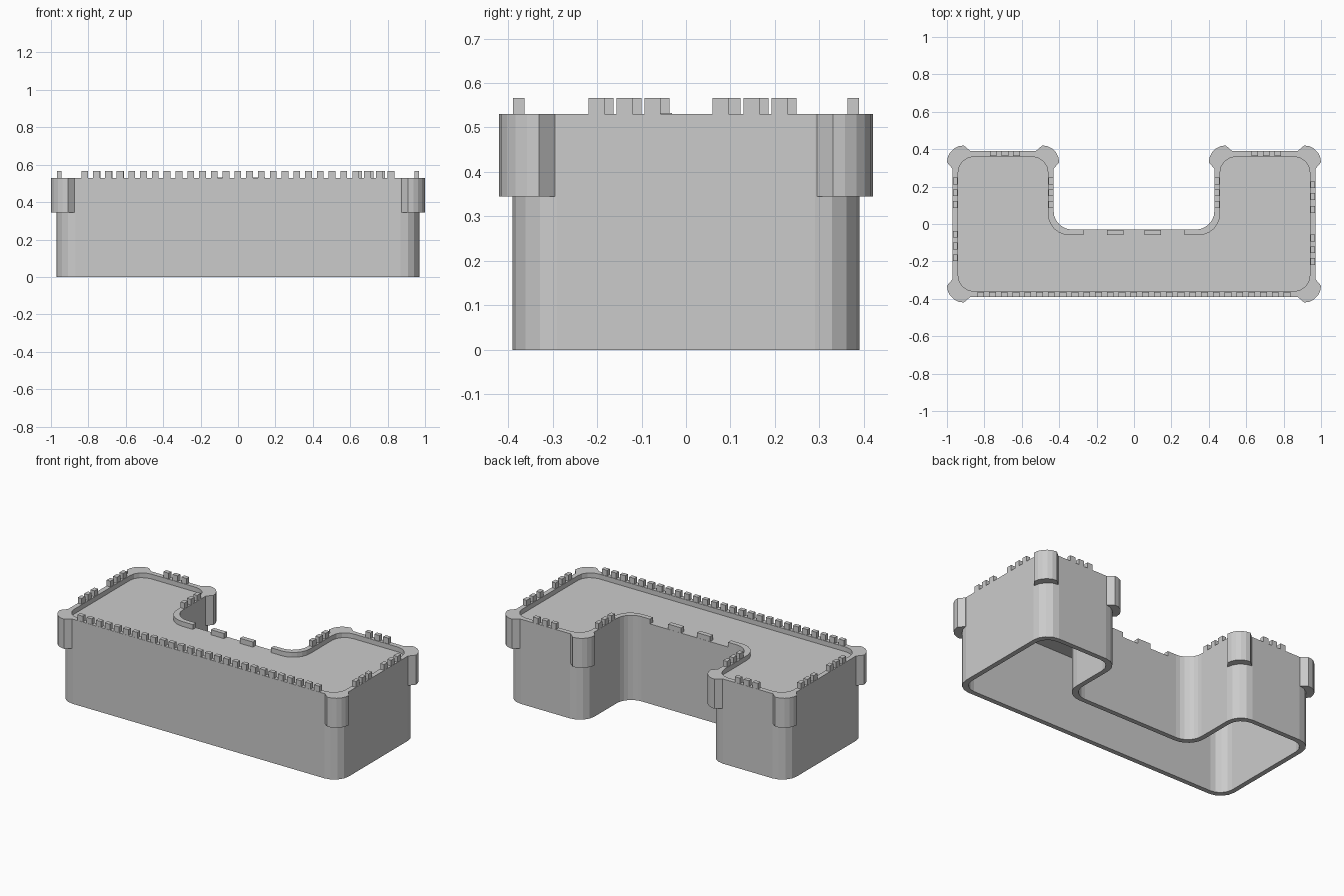
import bpy, bmesh, math

if "Cube" in bpy.data.objects:
    bpy.data.objects.remove(bpy.data.objects["Cube"])

X, Y = 0.97, 0.39        # half size of the walls
NX, NY = 0.43, -0.03     # notch half width and notch floor
T = 0.03                 # wall thickness
TOP, FLOOR, CEIL = 0.53, 0.50, 0.478


def prism(name, pts, z0, z1):
    bm = bmesh.new()
    face = bm.faces.new([bm.verts.new((x, y, z0)) for x, y in pts])
    ext = bmesh.ops.extrude_face_region(bm, geom=[face])
    verts = [g for g in ext["geom"] if isinstance(g, bmesh.types.BMVert)]
    bmesh.ops.translate(bm, verts=verts, vec=(0, 0, z1 - z0))
    bmesh.ops.recalc_face_normals(bm, faces=bm.faces)
    me = bpy.data.meshes.new(name)
    bm.to_mesh(me)
    bm.free()
    ob = bpy.data.objects.new(name, me)
    bpy.context.collection.objects.link(ob)
    return ob


def box(name, x0, x1, y0, y1, z0, z1):
    return prism(name, [(x0, y0), (x1, y0), (x1, y1), (x0, y1)], z0, z1)


def arc(cx, cy, r, a0, a1, n):
    return [(cx + r * math.cos(math.radians(a0 + (a1 - a0) * i / n)),
             cy + r * math.sin(math.radians(a0 + (a1 - a0) * i / n))) for i in range(n + 1)]


def outline(inset):
    # rounded U, right half mirrored to the left
    x, y, nx, ny = X - inset, Y - inset, NX + inset, NY - inset
    r, c = 0.1 - inset * 0.5, 0.1 + inset * 0.5
    right = arc(x - r, -y + r, r, -90, 0, 4)
    right += arc(x - r, y - r, r, 0, 90, 4)
    right += arc(nx + r, y - r, r, 90, 180, 4)
    right += arc(nx - c, ny + c, c, 0, -90, 6)
    return right + [(-px, py) for px, py in reversed(right)]


def boolean(target, cutter, op):
    cutter.hide_render = True
    mod = target.modifiers.new(cutter.name, 'BOOLEAN')
    mod.object, mod.operation, mod.solver = cutter, op, 'EXACT'
    bpy.context.view_layer.objects.active = target
    bpy.ops.object.modifier_apply(modifier=mod.name)
    bpy.data.objects.remove(cutter)


# U-shaped walls
walls = prism("walls", outline(0), 0, TOP)

# Corner turrets: rounded collar hugging each outer corner
collar = ([(-0.1, -0.1), (0, -0.095)] + arc(-0.06, -0.06, 0.09, 0, 90, 5)
          + [(-0.095, 0)])
corners = [(sx * X, sy * Y, sx, sy) for sx in (-1, 1) for sy in (-1, 1)]
corners += [(sx * NX, Y, -sx, 1) for sx in (-1, 1)]
for cx, cy, sx, sy in corners:
    turret = prism("turret", [(cx + sx * u, cy + sy * v) for u, v in collar], 0.345, TOP)
    boolean(walls, turret, 'UNION')

# Sunken roof, hollow underside, lowered parapet in the notch
boolean(walls, prism("roof_recess", outline(T), FLOOR, 0.7), 'DIFFERENCE')
boolean(walls, prism("cavity", outline(T), -0.1, CEIL), 'DIFFERENCE')
boolean(walls, box("parapet_gap", -0.27, 0.27, NY - 0.05, NY + 0.05, FLOOR, 0.7), 'DIFFERENCE')

# Battlements
M, D, Z0, Z1 = 0.018, 0.026, 0.52, 0.566


def row_x(name, xs, y0):
    for x in xs:
        box(name, x - M, x + M, y0, y0 + D, Z0, Z1)


def row_y(name, ys, x0):
    for y in ys:
        box(name, x0, x0 + D, y - M, y + M, Z0, Z1)


row_x("front_merlon", [-0.82 + i * 0.063 for i in range(27)], -Y + 0.001)
row_x("back_left_merlon", (-0.752, -0.69, -0.628), Y - D - 0.001)
row_x("back_right_merlon", (0.645, 0.707, 0.769), Y - D - 0.001)
row_y("left_merlon", (0.23, 0.167, 0.104, -0.055, -0.118, -0.181), -X + 0.001)
row_y("right_merlon", (0.21, 0.147, 0.078, -0.075, -0.138, -0.201), X - D - 0.001)
row_y("left_arm_merlon", (0.23, 0.167, 0.104), -NX - D - 0.001)
row_y("right_arm_merlon", (0.23, 0.167, 0.104), NX + 0.001)
for s in (-1, 1):
    box("notch_merlon", s * 0.1 - 0.045, s * 0.1 + 0.045, NY - T, NY - 0.001, FLOOR - 0.01, 0.532)
